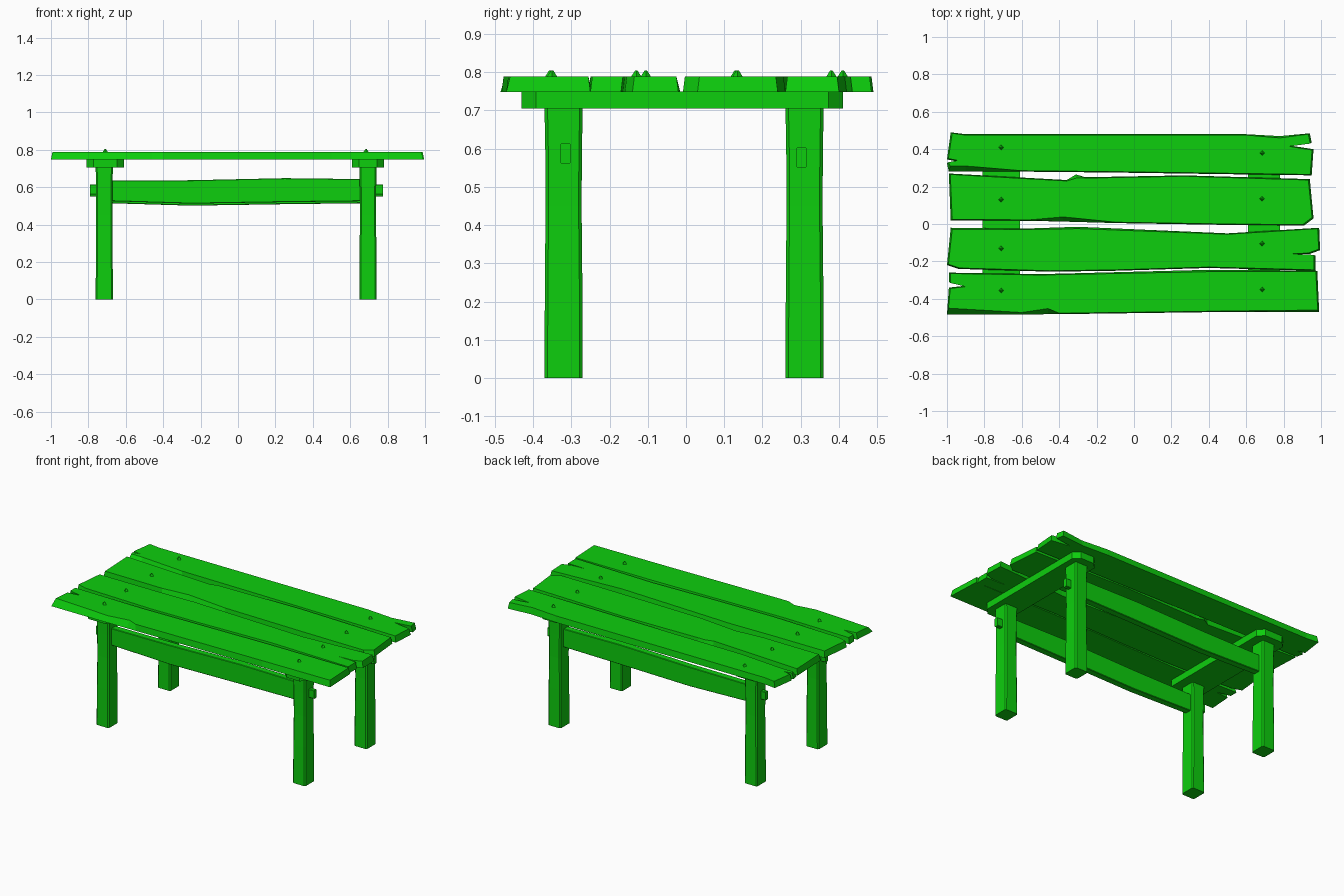
import bpy
import bmesh
from mathutils import Vector

cube = bpy.data.objects.get("Cube")
if cube:
    bpy.data.objects.remove(cube)

green = bpy.data.materials.new("bright_green")
green.use_nodes = True
colour = (0.004, 0.62, 0.004, 1)
green.diffuse_color = colour
green.node_tree.nodes["Principled BSDF"].inputs["Base Color"].default_value = colour


def loft(name, rings):
    """Skin a row of equal-sized rings and close both ends."""
    bm = bmesh.new()
    loops = [[bm.verts.new(p) for p in ring] for ring in rings]
    count = len(loops[0])
    for low, high in zip(loops, loops[1:]):
        for i in range(count):
            j = (i + 1) % count
            bm.faces.new((low[i], low[j], high[j], high[i]))
    caps = [bm.faces.new(loops[0]), bm.faces.new(loops[-1])]
    bmesh.ops.recalc_face_normals(bm, faces=bm.faces)
    bmesh.ops.triangulate(bm, faces=caps)
    mesh = bpy.data.meshes.new(name)
    bm.to_mesh(mesh)
    bm.free()
    mesh.materials.append(green)
    obj = bpy.data.objects.new(name, mesh)
    bpy.context.collection.objects.link(obj)
    return obj


def chamfered(u0, u1, v0, v1, c):
    """Rectangle with cut corners as 2D points."""
    return [(u0 + c, v0), (u1 - c, v0), (u1, v0 + c), (u1, v1 - c),
            (u1 - c, v1), (u0 + c, v1), (u0, v1 - c), (u0, v0 + c)]


def plank(name, outline, bottom=0.748, top=0.788):
    """Rough board; an optional third value widens the sloped edge there."""
    ys = [p[1] for p in outline]
    middle = (min(ys) + max(ys)) / 2
    low, high = [], []
    for x, y, *extra in outline:
        inset = extra[0] if extra else 0.005
        low.append(Vector((x, y, bottom)))
        dx = -0.008 * (1 if x > 0 else -1) if abs(x) > 0.9 else 0
        dy = inset if y < middle else -inset
        high.append(Vector((x + dx, y + dy, top)))
    loft(name, [low, high])


# Table top boards with splits at their ends
plank("board_back", [
    (-0.98, 0.49), (-0.9, 0.48), (0.6, 0.48), (0.78, 0.47, 0.01), (0.94, 0.485),
    (0.95, 0.435), (0.83, 0.42), (0.96, 0.4), (0.95, 0.26), (0.6, 0.265),
    (-0.1, 0.275), (-0.6, 0.28), (-0.9, 0.28, 0.03), (-0.99, 0.28, 0.03),
    (-1, 0.325), (-0.95, 0.335), (-1, 0.345)])
plank("board_middle_back", [
    (-0.99, 0.27), (-0.36, 0.235), (-0.31, 0.265, 0.02), (-0.26, 0.25),
    (0.27, 0.26), (0.94, 0.24), (0.96, 0.03), (0.91, -0.008), (0.5, -0.005),
    (-0.1, 0.005), (-0.38, 0.013, 0.025), (-0.56, 0.017), (-0.98, 0.02)])
plank("board_middle_front", [
    (-0.98, -0.02, 0.01), (-0.6, -0.025), (-0.3, -0.015, 0.01), (0.5, -0.05),
    (0.99, -0.02), (0.995, -0.14), (0.94, -0.16), (0.83, -0.165), (0.97, -0.17),
    (0.97, -0.25), (0.4, -0.235), (-0.1, -0.25), (-0.45, -0.255), (-0.94, -0.24),
    (-1, -0.22)])
plank("board_front", [
    (-0.99, -0.26), (-0.5, -0.268), (0.4, -0.245, 0.01), (0.98, -0.25),
    (0.99, -0.47, 0.01), (0.5, -0.47), (-0.4, -0.482), (-0.46, -0.482, 0.03),
    (-0.6, -0.485, 0.012), (-1, -0.485, 0.035), (-0.99, -0.34), (-0.9, -0.33),
    (-0.99, -0.31)])

# Nail heads, a small pyramid on each board above each crossbeam
for side, x, ys in (("right", -0.71, (0.41, 0.13, -0.13, -0.355)),
                    ("left", 0.685, (0.38, 0.135, -0.105, -0.35))):
    for y in ys:
        bpy.ops.mesh.primitive_cone_add(vertices=4, radius1=0.019, radius2=0.003,
                                        depth=0.025, location=(x, y, 0.792))
        nail = bpy.context.object
        nail.name = "nail_" + side
        nail.data.materials.append(green)

# Crossbeams under the boards
for side, x0, x1 in (("right", -0.81, -0.61), ("left", 0.61, 0.78)):
    shape = chamfered(x0, x1, -0.43, 0.41, 0.038)
    loft("crossbeam_" + side, [[(x, y, z) for x, y in shape] for z in (0.705, 0.75)])

# Legs, slightly uneven along their height
wobble = ((0, 0), (0.25, 0.001), (0.45, 0.003), (0.6, 0.002), (0.706, 0))
for side, x in (("right", -0.715), ("left", 0.695)):
    for end, y in (("front", -0.32), ("back", 0.31)):
        rings = []
        for z, w in wobble:
            shape = chamfered(x - 0.046 + w, x + 0.046 - w,
                              y - 0.05 + w, y + 0.05 - w, 0.008)
            rings.append([(u, v, z) for u, v in shape])
        loft(f"leg_{end}_{side}", rings)

# Long stretchers with tenons running through the legs
profile = ((-0.68, 0.52, 0.63), (-0.25, 0.507, 0.632), (0.25, 0.515, 0.643),
           (0.67, 0.52, 0.638))
for end, y, shift in (("front", -0.315, 0.005), ("back", 0.302, -0.006)):
    sections = [(-0.79, 0.555, 0.61, 0.013), (-0.68, 0.555, 0.61, 0.013)]
    sections += [(x, low, high, 0.022) for x, low, high in profile]
    sections += [(0.67, 0.555, 0.61, 0.013), (0.775, 0.555, 0.61, 0.013)]
    rings = []
    for x, low, high, half in sections:
        shape = chamfered(y - half, y + half, low + shift, high + shift, 0.003)
        rings.append([(x, v, z) for v, z in shape])
    loft("stretcher_" + end, rings)
